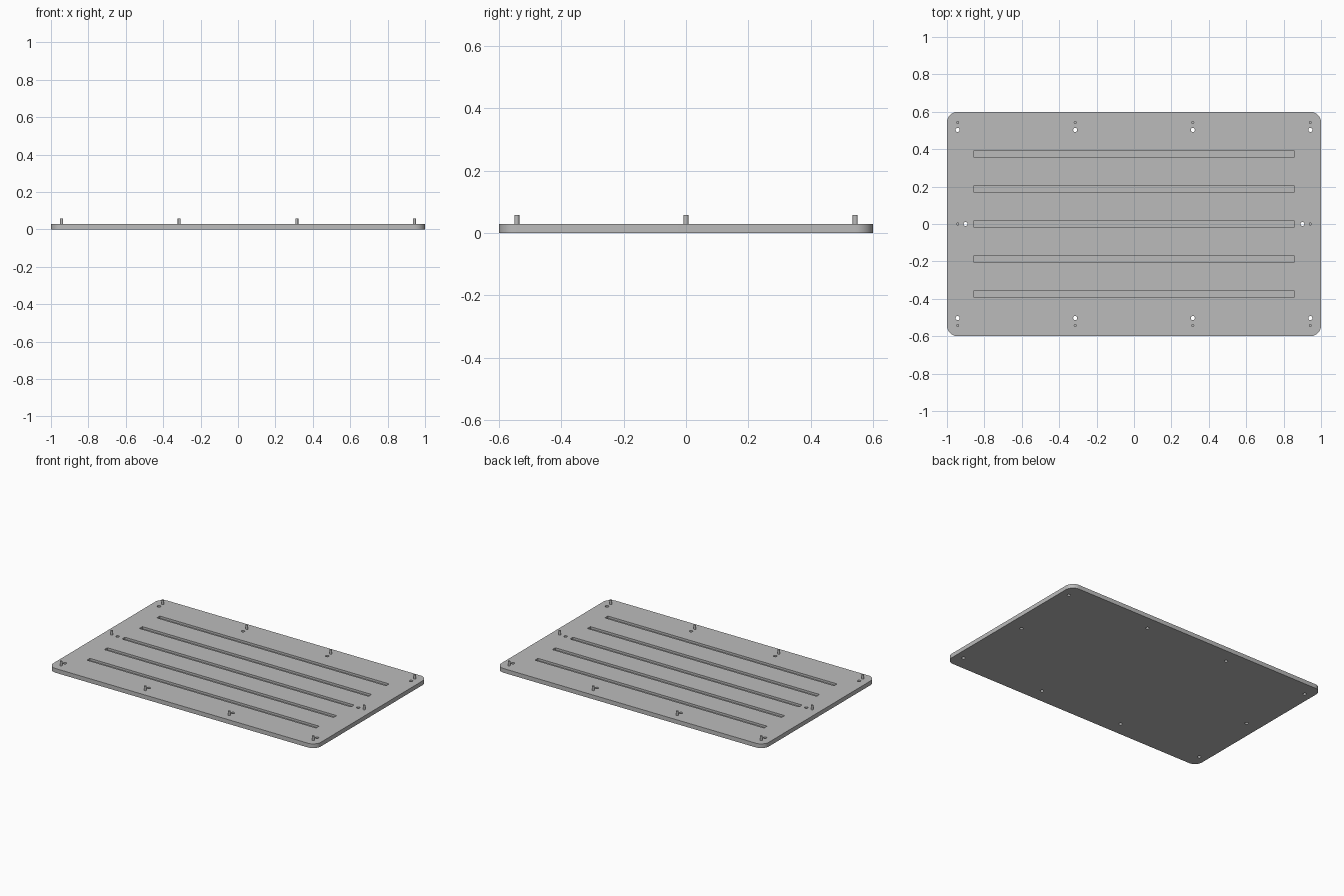
import bpy, bmesh, math
from mathutils import Matrix, Vector

if "Cube" in bpy.data.objects:
    bpy.data.objects.remove(bpy.data.objects["Cube"])

U = 1 / 35                      # model unit: the plate is 70 x 42 x 1
HALF_X, HALF_Y, THICK, CORNER = 1.0, 42 * U / 2, U, 2 * U

grey = bpy.data.materials.new("plain grey")
grey.use_nodes = True
grey.diffuse_color = (0.5, 0.5, 0.5, 1)
grey.node_tree.nodes["Principled BSDF"].inputs["Base Color"].default_value = (0.5, 0.5, 0.5, 1)


def make_object(name, bm):
    mesh = bpy.data.meshes.new(name)
    bm.normal_update()
    bm.to_mesh(mesh)
    bm.free()
    mesh.materials.append(grey)
    obj = bpy.data.objects.new(name, mesh)
    bpy.context.collection.objects.link(obj)
    return obj


def add_box(bm, center, size):
    bmesh.ops.create_cube(bm, size=1, matrix=Matrix.Translation(center) @ Matrix.Diagonal((*size, 1)))


def add_cylinder(bm, x, y, z0, z1, radius):
    bmesh.ops.create_cone(bm, cap_ends=True, segments=24, radius1=radius, radius2=radius,
                          depth=z1 - z0, matrix=Matrix.Translation((x, y, (z0 + z1) / 2)))


def smooth(obj):
    bpy.ops.object.select_all(action="DESELECT")
    obj.select_set(True)
    bpy.context.view_layer.objects.active = obj
    bpy.ops.object.shade_smooth_by_angle(angle=math.radians(30))


# Pin positions, each with a hole a short step inward
pairs = []
for side in (-1, 1):
    for x in (-33 * U, -11 * U, 11 * U, 33 * U):
        pairs.append(((x, side * 19 * U), (x, side * 17.6 * U)))
    pairs.append(((side * 33 * U, 0), (side * 31.5 * U, 0)))

# Plate with rounded corners
bm = bmesh.new()
add_box(bm, (0, 0, THICK / 2), (2 * HALF_X, 2 * HALF_Y, THICK))
uprights = [e for e in bm.edges if abs(e.verts[0].co.z - e.verts[1].co.z) > THICK / 2]
bmesh.ops.bevel(bm, geom=uprights, offset=CORNER, segments=10, profile=0.5, affect="EDGES")
plate = make_object("base_plate", bm)

# Cutter for the long grooves and the through holes
bm = bmesh.new()
for i in range(-2, 3):
    add_box(bm, (0, i * 0.187, THICK), (60 * U, 0.032, THICK))
for _, (x, y) in pairs:
    add_cylinder(bm, x, y, -THICK, 2 * THICK, 0.011)
cutter = make_object("groove_and_hole_cutter", bm)
cutter.hide_render = True
cut = plate.modifiers.new("cut", "BOOLEAN")
cut.operation, cut.solver, cut.object = "DIFFERENCE", "EXACT", cutter
bpy.context.view_layer.objects.active = plate
bpy.ops.object.modifier_apply(modifier=cut.name)
bpy.data.objects.remove(cutter)
smooth(plate)

# Upright locating pins
for n, ((x, y), _) in enumerate(pairs, 1):
    bm = bmesh.new()
    add_cylinder(bm, x, y, THICK / 2, 2 * THICK, 0.008)
    smooth(make_object(f"pin_{n}", bm))
